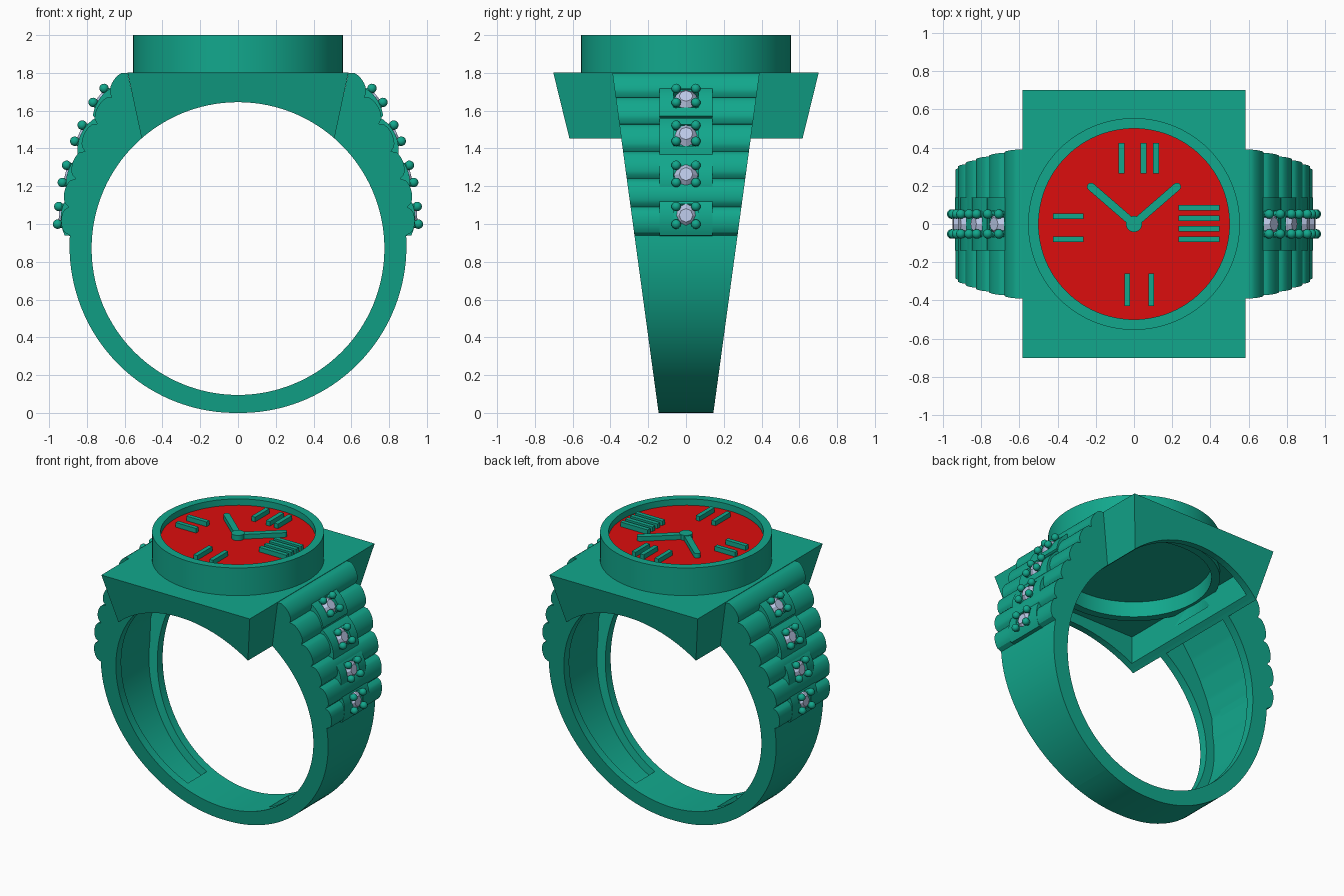
import bpy, bmesh, math
from mathutils import Matrix, Vector

if "Cube" in bpy.data.objects:
    bpy.data.objects.remove(bpy.data.objects["Cube"])

CZ, RI = 0.87, 0.775          # finger hole centre height and radius


def material(name, col):
    m = bpy.data.materials.new(name)
    m.diffuse_color = (*col, 1)
    m.use_nodes = True
    m.node_tree.nodes["Principled BSDF"].inputs["Base Color"].default_value = m.diffuse_color
    return m


TEAL = material("teal_metal", (0.006, 0.39, 0.265))
RED = material("red_enamel", (0.72, 0.004, 0.004))
STONE = material("pale_stone", (0.5, 0.58, 0.8))


def finish(name, bm, mat, mirror=False, smooth=True):
    bmesh.ops.recalc_face_normals(bm, faces=bm.faces)
    me = bpy.data.meshes.new(name)
    bm.to_mesh(me)
    bm.free()
    me.materials.append(mat)
    ob = bpy.data.objects.new(name, me)
    bpy.context.collection.objects.link(ob)
    if smooth:
        bpy.ops.object.select_all(action='DESELECT')
        ob.select_set(True)
        bpy.context.view_layer.objects.active = ob
        bpy.ops.object.shade_smooth_by_angle(angle=math.radians(30))
    if mirror:
        mod = ob.modifiers.new("mirror", 'MIRROR')
        mod.use_clip = True
    return ob


def loft(bm, loops, caps=(True, True), closed=False):
    rows = [[bm.verts.new(p) for p in l] for l in loops]
    pairs = list(zip(rows, rows[1:])) + ([(rows[-1], rows[0])] if closed else [])
    for a, b in pairs:
        for i in range(len(a)):
            j = (i + 1) % len(a)
            bm.faces.new((a[i], a[j], b[j], b[i]))
    if caps[0]:
        bm.faces.new(rows[0])
    if caps[1]:
        bm.faces.new(rows[-1][::-1])


def box(bm, size, mat):
    bmesh.ops.create_cube(bm, size=1, matrix=mat @ Matrix.Diagonal((*size, 1)))


def cyl(bm, r, depth, mat, seg=96, r2=None):
    bmesh.ops.create_cone(bm, cap_ends=True, segments=seg, radius1=r,
                          radius2=r if r2 is None else r2, depth=depth, matrix=mat)


def cut(ob, cutter, first=False):
    cutter.hide_render = True
    cutter.hide_viewport = True
    mod = ob.modifiers.new("cut", 'BOOLEAN')
    mod.operation, mod.solver, mod.object = 'DIFFERENCE', 'EXACT', cutter
    if first:
        ob.modifiers.move(len(ob.modifiers) - 1, 0)


# Shank: lofted half band with fluted shoulder and inside recess, mirrored
def section(o, base, phi, recessed):
    i = Vector((RI * math.sin(phi), CZ - RI * math.cos(phi)))
    d = i - base
    r = base + d * min(1, 0.05 / d.length) if recessed else i

    def p(q, s, rim):
        return (q.x, s * (0.145 + 0.136 * q.y - rim), q.y)
    return [p(o, -1, 0), p(o, 1, 0), p(i, 1, 0), p(i, 1, .06),
            p(r, 1, .06), p(r, -1, .06), p(i, -1, .06), p(i, -1, 0)]


loops = []
P0, P1, PR = 0.0, math.radians(94.5), math.radians(24.4)
phis = [PR * k / 10 for k in range(11)] + [PR + (P1 - PR) * k / 28 for k in range(29)]
for k, phi in enumerate(phis):
    rad = 0.87 + 0.023 * phi / P1
    o = Vector((rad * math.sin(phi), CZ - rad * math.cos(phi)))
    loops.append(section(o, o, phi, k > 10))
valleys = [Vector(v) for v in ((.893, .94), (.895, 1.09), (.86, 1.24), (.81, 1.385),
                               (.745, 1.53), (.665, 1.67), (.585, 1.8))]
P2 = math.radians(138.9)
for n, (a, b) in enumerate(zip(valleys, valleys[1:])):
    d = b - a
    nrm = Vector((d.y, -d.x)).normalized()
    for k in range(1, 11):
        t = k / 10
        bulge = 0.042 * math.sqrt(max(0, 1 - (2 * t - 1) ** 2))
        base = a + d * t
        loops.append(section(base + nrm * bulge, base, P1 + (P2 - P1) * (n + t) / 6, True))
bm = bmesh.new()
loft(bm, loops, caps=(False, True))
finish("shank", bm, TEAL, mirror=True)


# Head: tapered hollow block, arched by the finger hole
def frustum(bm, x1, y1, z1, x2, y2, z2):
    sg = ((-1, -1), (1, -1), (1, 1), (-1, 1))
    loft(bm, [[(x1 * a, y1 * b, z1) for a, b in sg], [(x2 * a, y2 * b, z2) for a, b in sg]])


bm = bmesh.new()
frustum(bm, .51, .617, 1.452, .585, .703, 1.803)
head = finish("head_plate", bm, TEAL, smooth=False)
bm = bmesh.new()
frustum(bm, .43, .535, 1.35, .525, .645, 1.74)
cut(head, finish("head_cavity_cutter", bm, TEAL, smooth=False))
bm = bmesh.new()
cyl(bm, RI, 3, Matrix.Translation((0, 0, CZ)) @ Matrix.Rotation(math.pi / 2, 4, 'X'), 128)
cut(head, finish("finger_hole_cutter", bm, TEAL, smooth=False))
bm = bmesh.new()
cyl(bm, .52, .4, Matrix.Translation((0, 0, 1.8)))
cut(head, finish("bezel_hole_cutter", bm, TEAL, smooth=False))

# Bezel: square-section ring
bm = bmesh.new()
loft(bm, [[(r * math.cos(t), r * math.sin(t), z)
           for r, z in ((.5, 1.7), (.555, 1.7), (.555, 2), (.5, 2))]
          for t in (2 * math.pi * k / 96 for k in range(96))], caps=(False, False), closed=True)
finish("bezel", bm, TEAL)

# Dial: metal backing with red face
bm = bmesh.new()
cyl(bm, .502, .13, Matrix.Translation((0, 0, 1.875)))
finish("dial_backing", bm, TEAL)
bm = bmesh.new()
cyl(bm, .501, .02, Matrix.Translation((0, 0, 1.945)))
finish("dial_face", bm, RED)

# Plain hour batons: (centre x, centre y, length x, length y)
bm = bmesh.new()
bars = [(.34, y, .215, .03) for y in (.085, .03, -.025, -.08)]
bars += [(x, .345, .03, .16) for x in (-.065, .05, .115)]
bars += [(-.345, y, .16, .03) for y in (.04, -.08)]
bars += [(x, -.345, .03, .17) for x in (-.035, .09)]
for x, y, lx, ly in bars:
    box(bm, (lx, ly, .04), Matrix.Translation((x, y, 1.968)))
finish("hour_batons", bm, TEAL, smooth=False)

# Clock hands with round ends and hub
bm = bmesh.new()
cyl(bm, .042, .045, Matrix.Translation((0, 0, 1.97)), 32)
for s in (-1, 1):
    tip = Vector((s * .225, .195, 0))
    box(bm, (tip.length, .042, .04), Matrix.Translation(tip / 2 + Vector((0, 0, 1.968)))
        @ Matrix.Rotation(math.atan2(tip.y, tip.x), 4, 'Z'))
    cyl(bm, .021, .04, Matrix.Translation((tip.x, tip.y, 1.968)), 24)
finish("clock_hands", bm, TEAL)

# Stone settings: domed block with square window, faceted stone, four prongs
for n, (x, z, ang) in enumerate(((.938, 1.045, 4), (.905, 1.262, 14),
                                 (.832, 1.475, 25), (.727, 1.672, 38))):
    M = Matrix.Translation((x, 0, z)) @ Matrix.Rotation(-math.radians(ang), 4, 'Y')
    prof = [(-.09, -.104), (-.09, .104)]
    prof += [(-.028 * (k / 6) ** 2, .104 * k / 6) for k in range(6, -7, -1)]
    bm = bmesh.new()
    loft(bm, [[M @ Vector((px, y, pz)) for px, pz in prof] for y in (-.14, .14)])
    block = finish(f"setting_block_{n}", bm, TEAL, mirror=True)
    bm = bmesh.new()
    box(bm, (.1, .135, .125), M @ Matrix.Translation((.012, 0, 0)))
    cut(block, finish(f"window_cutter_{n}", bm, TEAL, smooth=False), first=True)

    bm = bmesh.new()
    X = Matrix.Rotation(math.pi / 2, 4, 'Y')
    cyl(bm, .064, .03, M @ Matrix.Translation((-.005, 0, 0)) @ X, 8, .036)
    cyl(bm, .02, .03, M @ Matrix.Translation((-.035, 0, 0)) @ X, 8, .064)
    finish(f"stone_{n}", bm, STONE, mirror=True, smooth=False)

    bm = bmesh.new()
    for a in (-1, 1):
        for b in (-1, 1):
            T = M @ Matrix.Translation((.014, a * .052, b * .047))
            bmesh.ops.create_uvsphere(bm, u_segments=16, v_segments=10, radius=.025, matrix=T)
            cyl(bm, .018, .05, T @ Matrix.Translation((-.025, 0, 0)) @ X, 12)
    finish(f"prongs_{n}", bm, TEAL, mirror=True)
